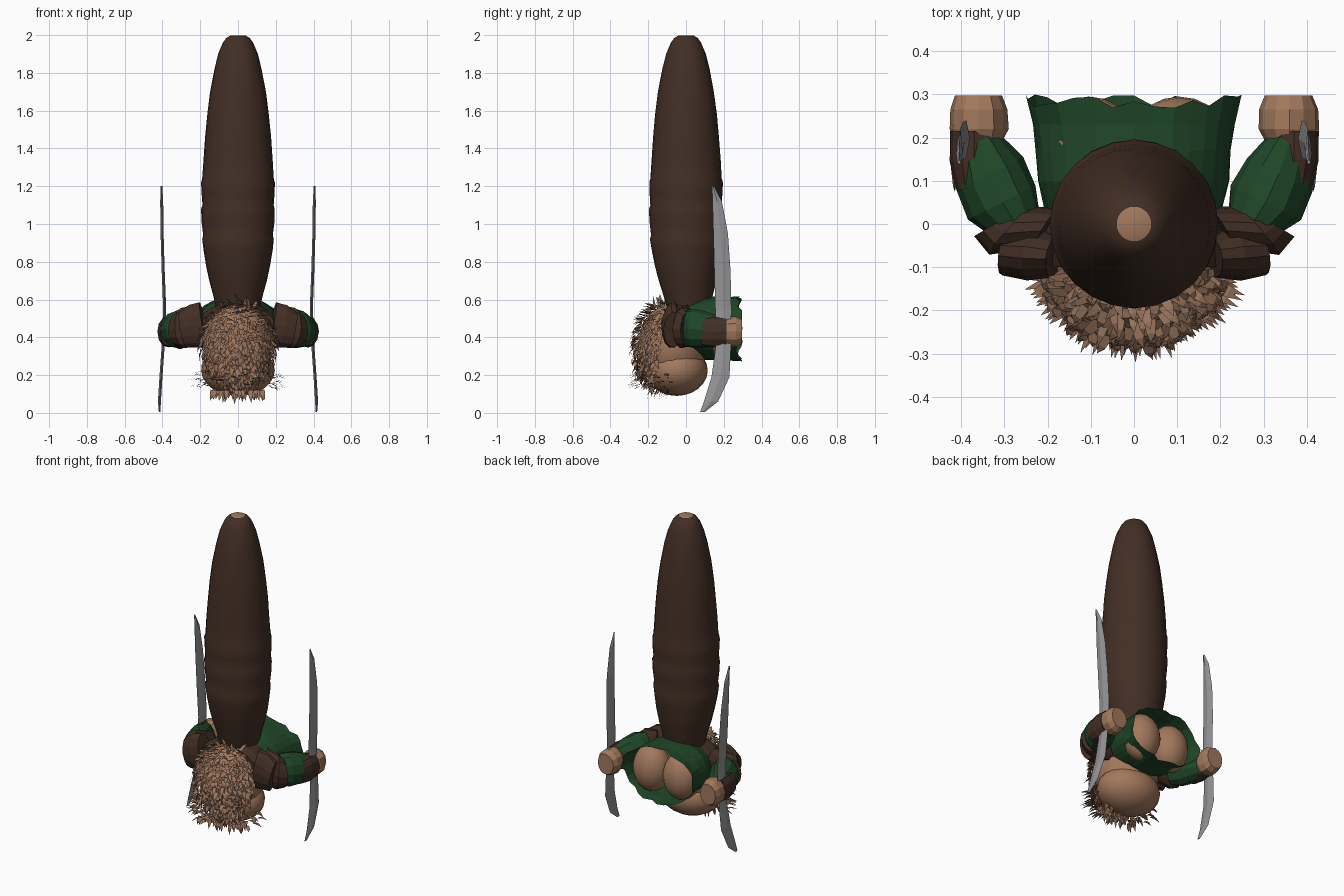
import bpy, bmesh, math, random
from mathutils import Vector

if "Cube" in bpy.data.objects:
    bpy.data.objects.remove(bpy.data.objects["Cube"])
random.seed(4)

def mat(name, c):
    m = bpy.data.materials.new(name)
    m.diffuse_color = (*c, 1)
    m.use_nodes = True
    m.node_tree.nodes["Principled BSDF"].inputs["Base Color"].default_value = m.diffuse_color
    return m

BROWN = mat("dark brown leather", (0.055, 0.028, 0.018))
SKIN = mat("tan skin", (0.36, 0.19, 0.11))
HAIR = mat("light brown hair", (0.31, 0.17, 0.105))
GREEN = mat("forest green cloth", (0.014, 0.062, 0.021))
STEEL = mat("grey steel", (0.3, 0.3, 0.31))

def finish(name, bm, *mats, smooth=False):
    bmesh.ops.recalc_face_normals(bm, faces=bm.faces)
    me = bpy.data.meshes.new(name)
    bm.to_mesh(me)
    bm.free()
    ob = bpy.data.objects.new(name, me)
    bpy.context.collection.objects.link(ob)
    for m in mats:
        me.materials.append(m)
    for p in me.polygons:
        p.use_smooth = smooth
    return ob

def tube(name, rings, m, n=18, caps=True, jitter=0.0, side=1, hem=0.0):
    """Loft of ellipses: (centre, axis, radius across, radius up)."""
    bm = bmesh.new()
    loops = []
    for k, (c, ax, ru, rv) in enumerate(rings):
        d = Vector(ax).normalized()
        up = Vector((0, 1, 0)) if abs(d.z) > 0.9 else Vector((0, 0, 1))
        u = d.cross(up).normalized()
        v = u.cross(d)
        loop = []
        for i in range(n):
            a = 2 * math.pi * i / n
            f = 1 + random.uniform(-jitter, jitter)
            p = Vector(c) + (u * ru * math.cos(a) + v * rv * math.sin(a)) * f
            if hem and k == len(rings) - 1:      # ragged hem
                p -= d * random.uniform(0, hem)
            p.x *= side
            loop.append(bm.verts.new(p))
        loops.append(loop)
    for a, b in zip(loops, loops[1:]):
        for i in range(n):
            j = (i + 1) % n
            bm.faces.new((a[i], a[j], b[j], b[i]))
    if caps:
        bm.faces.new(loops[0])
        bm.faces.new(loops[-1])
    return finish(name, bm, m)

def ellipsoid(name, c, r, m, seg=20):
    bm = bmesh.new()
    bmesh.ops.create_uvsphere(bm, u_segments=seg, v_segments=12, radius=1)
    for v in bm.verts:
        v.co = Vector([c[i] + v.co[i] * r[i] for i in range(3)])
    return finish(name, bm, m, smooth=True)

# tall tapered body with leather folds and a light tip
profile = [(0.55, 0.115), (0.62, 0.13), (0.70, 0.153), (0.78, 0.17), (0.86, 0.183),
           (0.92, 0.19), (0.94, 0.184), (1.02, 0.193), (1.08, 0.195), (1.10, 0.189),
           (1.16, 0.193), (1.22, 0.195), (1.24, 0.189), (1.34, 0.183), (1.46, 0.175),
           (1.58, 0.163), (1.70, 0.148), (1.82, 0.125), (1.90, 0.105), (1.96, 0.08),
           (1.985, 0.062), (1.998, 0.04)]
body = tube("tall_body", [((0, 0.012 * max(0, (0.9 - z) / 0.3), z), (0, 0, 1), r, r)
                          for z, r in profile], BROWN, n=24, jitter=0.006)
body.data.materials.append(SKIN)
for p in body.data.polygons:
    p.use_smooth = True
    if p.center.z > 1.99 and p.normal.z > 0.9:
        p.material_index = 1
bpy.ops.object.select_all(action='DESELECT')
body.select_set(True)
bpy.context.view_layer.objects.active = body
bpy.ops.object.shade_smooth_by_angle(angle=math.radians(35))

# head: skull and smooth jaw
ellipsoid("head_skull", (0, -0.07, 0.36), (0.19, 0.185, 0.215), SKIN)
ellipsoid("head_jaw", (0, -0.05, 0.225), (0.195, 0.165, 0.135), SKIN)

# hair: ragged flakes lying over the front of the head
bm = bmesh.new()

def flake(p, direction, nrm, length, width):
    d = direction.normalized()
    s = d.cross(nrm).normalized() * width
    a, b = bm.verts.new(p - s), bm.verts.new(p + s)
    c = bm.verts.new(p + d * length * 0.5 + s * 0.7 + nrm * 0.008)
    e = bm.verts.new(p + d * length * 0.5 - s * 0.7 + nrm * 0.008)
    t = bm.verts.new(p + d * length)
    bm.faces.new((a, b, c, e))
    bm.faces.new((e, c, t))

C, R = Vector((0, -0.075, 0.345)), Vector((0.205, 0.2, 0.24))
for i in range(1000):
    zz = 1 - 2 * (i + 0.5) / 1000
    ang = i * 2.39996
    q = math.sqrt(1 - zz * zz)
    n = Vector((q * math.cos(ang), q * math.sin(ang), zz))
    if n.y > -0.3 + 0.25 * n.z:
        continue
    p = Vector([C[k] + n[k] * R[k] for k in range(3)])
    rnd = Vector([random.uniform(-0.5, 0.5) for _ in range(3)])
    down = Vector((0, 0, -1)) - n * (-n.z)
    low = n.z < -0.4
    flake(p, down + n * (0.7 if low else 0.25) + rnd, n,
          random.uniform(0.04, 0.065), random.uniform(0.009, 0.016))
# longer locks round the beard line and chin
for k in range(70):
    a = math.pi * (1.0 + (k + random.random()) / 70)
    n = Vector((math.cos(a), math.sin(a), random.uniform(-0.35, 0.1)))
    p = Vector((0.2 * n.x, -0.08 + 0.17 * n.y, random.uniform(0.13, 0.22)))
    flake(p, n, Vector((0, 0, 1)), random.uniform(0.045, 0.075), 0.012)
for k in range(40):
    x = random.uniform(-0.14, 0.14)
    p = Vector((x, random.uniform(-0.2, -0.08), 0.12))
    flake(p, Vector((x * 2, -0.2, -1)), Vector((0, -1, 0)),
          random.uniform(0.04, 0.085 - abs(x) * 0.2), 0.013)
finish("hair_flakes", bm, HAIR)

# open tunic facing backwards, with collar and two skin forms inside
tube("green_tunic", [((0, y, z), (0, 1, 0), rx, rz) for y, z, rx, rz in
     [(-0.03, 0.455, 0.17, 0.11), (0.03, 0.45, 0.205, 0.145), (0.1, 0.45, 0.222, 0.167),
      (0.17, 0.448, 0.228, 0.17), (0.23, 0.447, 0.234, 0.168), (0.3, 0.445, 0.247, 0.172)]],
     GREEN, n=32, caps=False, jitter=0.02, hem=0.035)
tube("leather_collar", [((0, y, 0.45), (0, 1, 0), rx, rz) for y, rx, rz in
     [(-0.1, 0.2, 0.12), (-0.06, 0.215, 0.14), (0.0, 0.205, 0.145), (0.03, 0.2, 0.14)]],
     BROWN, n=24, jitter=0.015)
for s, side in ((1, "right"), (-1, "left")):
    ellipsoid(side + "_inner_skin", (0.105 * s, 0.19, 0.44), (0.115, 0.105, 0.145), SKIN)

    # shoulder bands, sleeve, bracer, hand
    tube(side + "_shoulder_band", [((0.18, -0.075, 0.465), (1, 0.2, -0.2), 0.05, 0.125),
         ((0.235, -0.07, 0.46), (1, 0.2, -0.2), 0.062, 0.117),
         ((0.295, -0.065, 0.44), (1, 0.2, -0.2), 0.055, 0.095)],
         BROWN, n=14, jitter=0.02, side=s)
    tube(side + "_upper_band", [((0.2, -0.01, 0.46), (1, 0.6, -0.1), 0.055, 0.115),
         ((0.285, -0.015, 0.45), (1, 0.9, -0.1), 0.075, 0.11),
         ((0.315, 0.005, 0.44), (0.6, 1, 0), 0.065, 0.09)],
         BROWN, n=14, jitter=0.02, side=s)
    tube(side + "_green_sleeve", [((0.27, -0.005, 0.45), (0.5, 1, 0), 0.06, 0.095),
         ((0.305, 0.05, 0.445), (0.5, 1, 0), 0.088, 0.105),
         ((0.335, 0.115, 0.44), (0.5, 1, 0), 0.085, 0.095),
         ((0.365, 0.2, 0.435), (0.3, 1, 0), 0.05, 0.07)],
         GREEN, n=12, jitter=0.04, side=s)
    tube(side + "_bracer", [((0.367, 0.085, 0.43), (0.15, 1, 0), 0.045, 0.078),
         ((0.37, 0.15, 0.43), (0.1, 1, 0), 0.057, 0.084),
         ((0.37, 0.215, 0.43), (0, 1, 0), 0.057, 0.08)],
         BROWN, n=12, jitter=0.02, side=s)
    tube(side + "_hand", [((0.36, y, 0.43), (0, 1, 0), rx, rz) for y, rx, rz in
         [(0.19, 0.055, 0.07), (0.22, 0.068, 0.08), (0.265, 0.068, 0.083), (0.297, 0.055, 0.066)]],
         SKIN, n=12, jitter=0.05, side=s)

    # long curved blade: (height, inner edge, outer edge, sideways offset)
    bm = bmesh.new()
    rows = []
    for z, y0, y1, x in [(0.005, 0.075, 0.1, 0.415), (0.06, 0.095, 0.17, 0.416),
                         (0.19, 0.135, 0.23, 0.408), (0.33, 0.155, 0.237, 0.398),
                         (0.55, 0.155, 0.24, 0.388), (0.75, 0.15, 0.236, 0.396),
                         (0.95, 0.145, 0.222, 0.402), (1.12, 0.14, 0.19, 0.404),
                         (1.2, 0.138, 0.148, 0.405)]:
        ym = (y0 + y1) / 2
        h = 0.008 if y1 - y0 > 0.04 else 0.004
        rows.append([bm.verts.new((s * px, py, z)) for px, py in
                     ((x, y0), (x + h, ym), (x, y1), (x - h, ym))])
    for a, b in zip(rows, rows[1:]):
        for i in range(4):
            j = (i + 1) % 4
            bm.faces.new((a[i], a[j], b[j], b[i]))
    bm.faces.new(rows[0])
    bm.faces.new(rows[-1])
    finish(side + "_blade", bm, STEEL)
